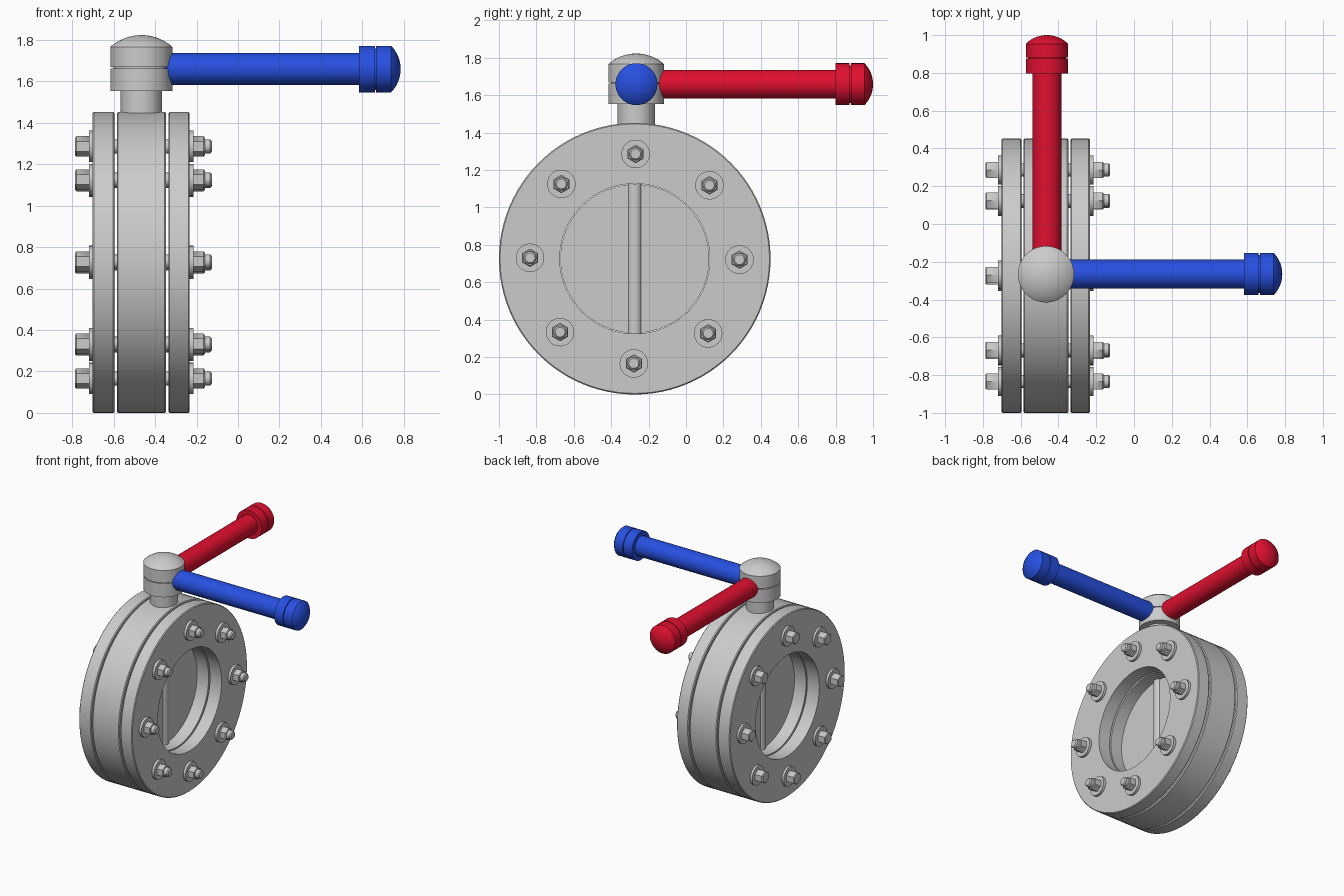
import bpy, bmesh, math
from mathutils import Vector

if "Cube" in bpy.data.objects:
    bpy.data.objects.remove(bpy.data.objects["Cube"])

CX, CY, CZ = -0.466, -0.274, 0.726      # valve centre
R_BODY, R_BORE = 0.726, 0.401
R_BOLTS, ARM_Z = 0.56, 1.659
AXES = {                                 # axis direction, radial u, radial v
    'X': (Vector((1, 0, 0)), Vector((0, 0, 1)), Vector((0, 1, 0))),
    'Y': (Vector((0, 1, 0)), Vector((0, 0, 1)), Vector((1, 0, 0))),
    'Z': (Vector((0, 0, 1)), Vector((1, 0, 0)), Vector((0, 1, 0))),
}


def material(name, rgb):
    m = bpy.data.materials.new(name)
    m.diffuse_color = (*rgb, 1)
    m.use_nodes = True
    m.node_tree.nodes["Principled BSDF"].inputs["Base Color"].default_value = m.diffuse_color
    return m


def lathe(name, profile, origin, axis='X', n=64, ring=False, mat=None):
    """Turn a profile of (distance along axis, radius) about an axis."""
    a, u, v = AXES[axis]
    bm = bmesh.new()
    loops = []
    for t, r in profile:
        if r == 0:
            loops.append([bm.verts.new(a * t)] * n)
        else:
            angs = [2 * math.pi * i / n for i in range(n)]
            loops.append([bm.verts.new(a * t + (u * math.cos(g) + v * math.sin(g)) * r)
                          for g in angs])
    pairs = list(zip(loops, loops[1:]))
    if ring:
        pairs.append((loops[-1], loops[0]))
    for p, q in pairs:
        for i in range(n):
            j = (i + 1) % n
            bm.faces.new(list(dict.fromkeys((p[i], p[j], q[j], q[i]))))
    bmesh.ops.recalc_face_normals(bm, faces=bm.faces)
    me = bpy.data.meshes.new(name)
    bm.to_mesh(me)
    bm.free()
    for f in me.polygons:
        f.use_smooth = True
    me.set_sharp_from_angle(angle=math.radians(30))
    if mat:
        me.materials.append(mat)
    ob = bpy.data.objects.new(name, me)
    ob.location = origin
    bpy.context.collection.objects.link(ob)
    return ob


def solid(t0, t1, r, c0=0.0, c1=0.0):
    """Capped cylinder profile with optional chamfers."""
    return [(t0, 0), (t0, r - c0), (t0 + c0, r), (t1 - c1, r), (t1, r - c1), (t1, 0)] \
        if c0 or c1 else [(t0, 0), (t0, r), (t1, r), (t1, 0)]


def dome(t0, t1, r, steps=8):
    """Quarter-ellipse end from radius r to the axis."""
    pts = [(t0 + (t1 - t0) * math.sin(k * math.pi / 2 / steps),
            r * math.cos(k * math.pi / 2 / steps)) for k in range(1, steps)]
    return pts + [(t1, 0)]


def spherical_cap(t0, t1, r_edge, steps=7):
    """Shallow spherical crown."""
    h = t1 - t0
    R = (r_edge ** 2 + h ** 2) / (2 * h)
    pts = []
    for k in range(steps):
        r = r_edge * (1 - k / steps)
        pts.append((t1 - R + math.sqrt(R * R - r * r), r))
    return pts + [(t1, 0)]


# Body and the two flanges: rings separated by narrow gaps
def ring_part(name, x0, x1):
    c = 0.006
    prof = [(x0, R_BORE), (x0, R_BODY - c), (x0 + c, R_BODY),
            (x1 - c, R_BODY), (x1, R_BODY - c), (x1, R_BORE)]
    lathe(name, prof, (0, CY, CZ), n=96, ring=True)


ring_part('left_flange', -0.702, -0.596)
ring_part('valve_body', -0.585, -0.348)
ring_part('right_flange', -0.336, -0.234)

# Closing disc with its shaft
lathe('valve_disc', solid(-0.02, 0.02, 0.398), (CX, CY, CZ), n=96)
lathe('disc_shaft', solid(-0.4, 0.4, 0.039), (CX, CY, CZ), 'Z', 32)

# Bolts, washers and nuts around the flanges
for k in range(8):
    g = math.radians(45 * k - 0.5)
    p = (0, CY + R_BOLTS * math.cos(g), CZ + R_BOLTS * math.sin(g))
    lathe(f'bolt_shank_{k}', solid(-0.73, -0.126, 0.034, 0, 0.008), p, n=24)
    lathe(f'bolt_head_{k}', solid(-0.786, -0.72, 0.049, 0.006, 0), p, n=6)
    lathe(f'nut_{k}', solid(-0.214, -0.16, 0.049, 0, 0.006), p, n=6)
    lathe(f'left_washer_{k}', solid(-0.72, -0.701, 0.076), p, n=32)
    lathe(f'right_washer_{k}', solid(-0.235, -0.214, 0.076), p, n=32)

# Stem and grooved head
lathe('stem', solid(1.40, 1.57, 0.1), (CX, -0.266, 0), 'Z', 48)
head = [(1.553, 0), (1.553, 0.149), (1.662, 0.149), (1.662, 0.135), (1.668, 0.135),
        (1.668, 0.149), (1.766, 0.149)] + spherical_cap(1.772, 1.823, 0.143)
lathe('stem_head', head, (CX, -0.266, 0), 'Z', 64)


# Lever arms with grooved end grips
def lever(name, axis, origin, end, mat):
    e = end
    lathe(name + '_arm', solid(0.05, e - 0.1, 0.077), origin, axis, 48, mat=mat)
    grip = [(e - 0.202, 0), (e - 0.202, 0.112), (e - 0.125, 0.112), (e - 0.125, 0.1),
            (e - 0.119, 0.1), (e - 0.119, 0.112), (e - 0.046, 0.112)]
    grip += spherical_cap(e - 0.040, e, 0.106)
    lathe(name + '_grip', grip, origin, axis, 48, mat=mat)


lever('blue_lever', 'X', (CX, -0.265, ARM_Z), 0.785 - CX,
      material('blue', (0.02, 0.08, 0.75)))
lever('red_lever', 'Y', (-0.461, -0.266, ARM_Z), 1.266,
      material('red', (0.75, 0.005, 0.03)))
